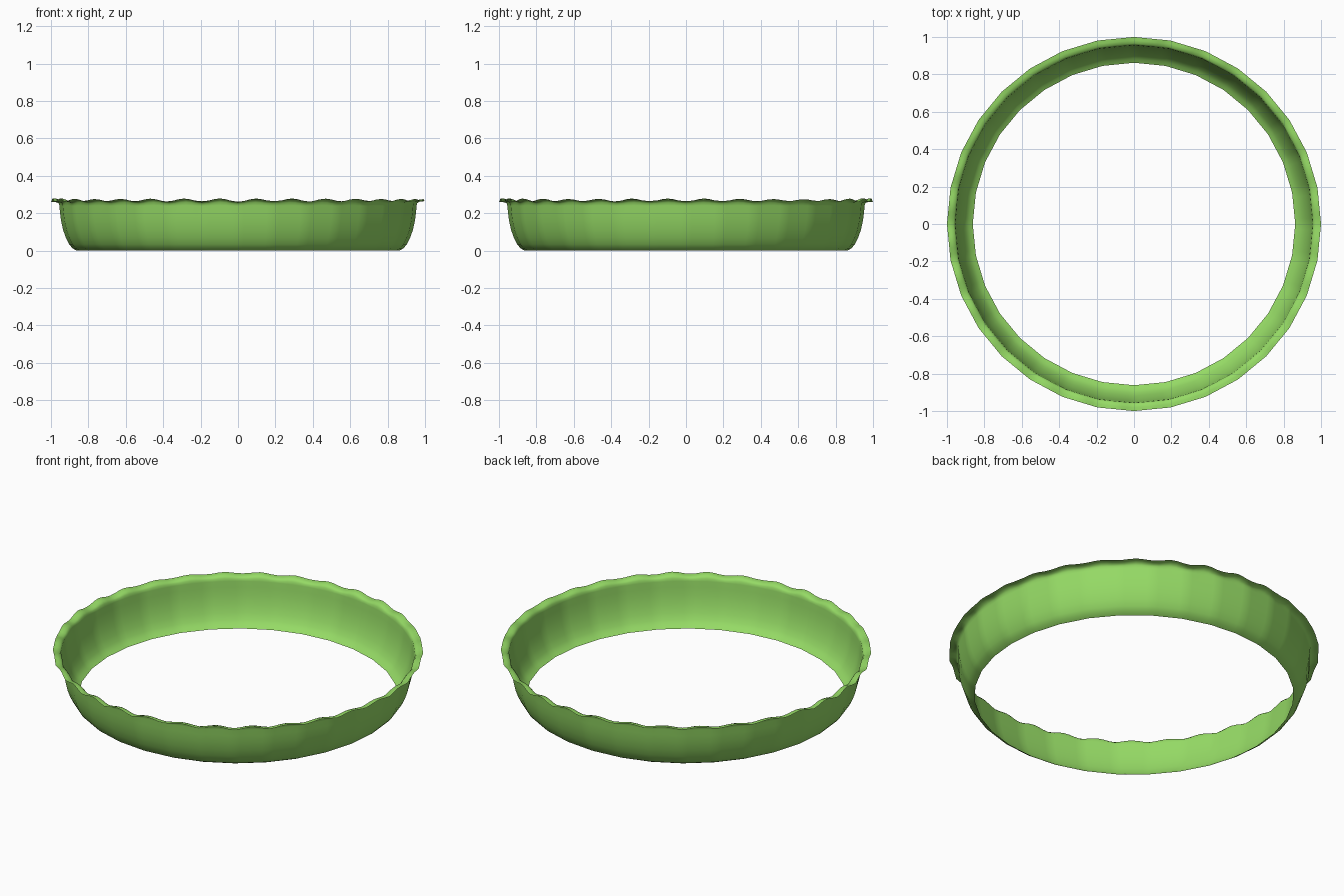
import bpy, bmesh, math, random

if "Cube" in bpy.data.objects:
    bpy.data.objects.remove(bpy.data.objects["Cube"])

random.seed(4)
SIDES, SUB = 32, 6
N = SIDES * SUB

# wall profile: radius, height, share of rim waviness
profile = [(0.862, 0.0, 0), (0.884, 0.012, 0), (0.903, 0.034, 0), (0.920, 0.068, 0),
           (0.935, 0.11, 0), (0.946, 0.16, 0), (0.952, 0.205, 0), (0.955, 0.24, 0.15),
           (0.957, 0.255, 0.5), (0.966, 0.265, 0.8), (0.982, 0.269, 1), (1.0, 0.270, 1)]

# slightly irregular ripple height for each facet
ripple = [random.uniform(0.004, 0.010) for _ in range(SIDES)]

bm = bmesh.new()
rings = []
for r, z, w in profile:
    ring = []
    for i in range(N):
        k, t = divmod(i, SUB)
        t /= SUB
        a0, a1 = (2 * math.pi * j / SIDES for j in (k, k + 1))
        x = r * ((1 - t) * math.cos(a0) + t * math.cos(a1))
        y = r * ((1 - t) * math.sin(a0) + t * math.sin(a1))
        amp = (1 - t) * ripple[k] + t * ripple[(k + 1) % SIDES]
        dz = -amp * math.cos(2 * math.pi * t) * w
        ring.append(bm.verts.new((x, y, z + dz)))
    rings.append(ring)
for lo, hi in zip(rings, rings[1:]):
    for i in range(N):
        j = (i + 1) % N
        bm.faces.new((lo[i], lo[j], hi[j], hi[i]))

mesh = bpy.data.meshes.new("crust_wall")
bm.to_mesh(mesh)
bm.free()
wall = bpy.data.objects.new("crust_wall", mesh)
bpy.context.collection.objects.link(wall)

# green finish and smooth shading
mat = bpy.data.materials.new("green")
mat.diffuse_color = (0.30, 0.70, 0.13, 1)
mat.use_nodes = True
mat.node_tree.nodes["Principled BSDF"].inputs["Base Color"].default_value = mat.diffuse_color
mesh.materials.append(mat)
bpy.context.view_layer.objects.active = wall
wall.select_set(True)
bpy.ops.object.shade_smooth_by_angle(angle=math.radians(50))
